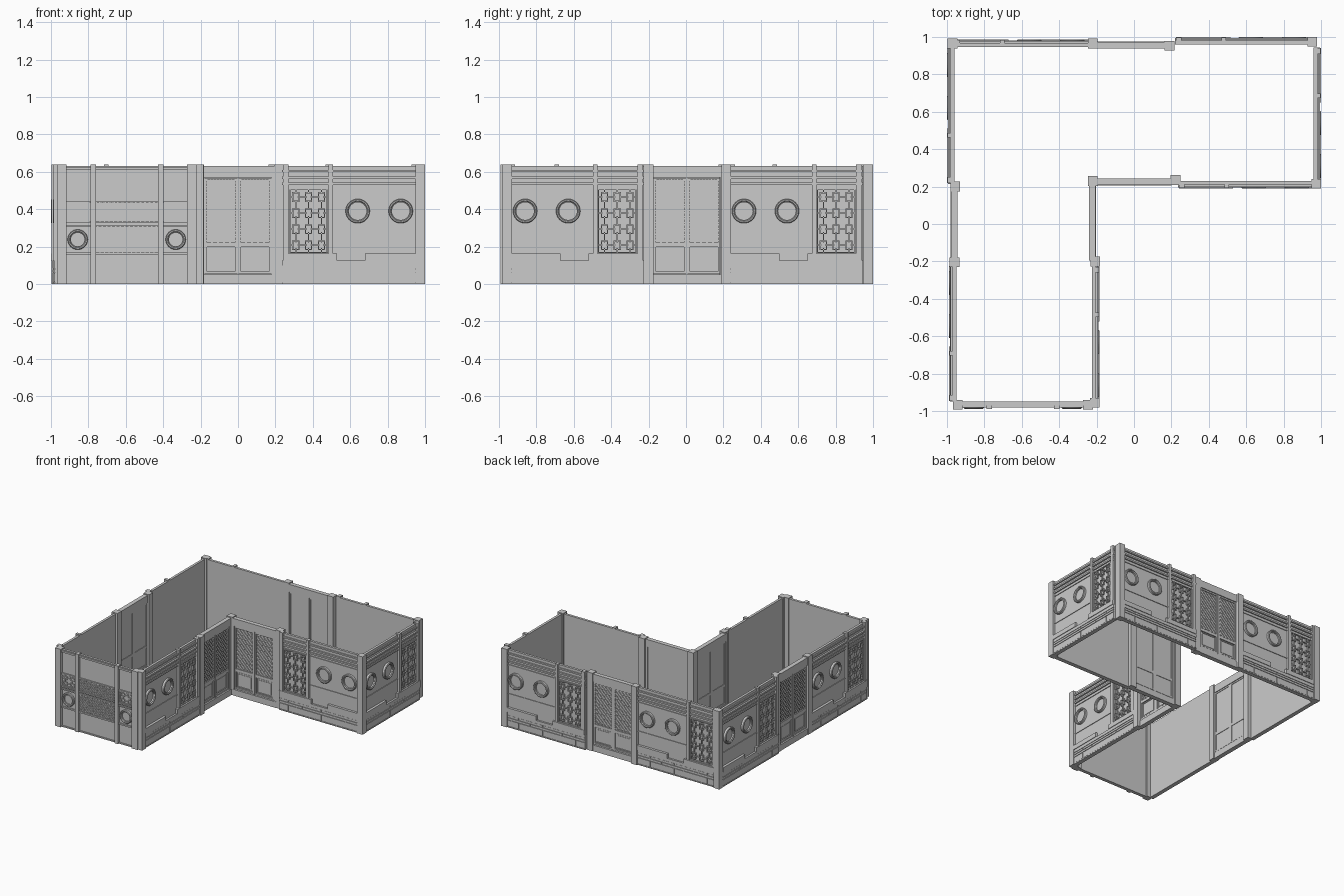
import bpy, bmesh
from math import radians, cos, sin, pi
from mathutils import Matrix

if "Cube" in bpy.data.objects:
    bpy.data.objects.remove(bpy.data.objects["Cube"])

# Wall pieces are built facing -y: x along wall, y = 0 inner face, d = depth outward


def prism(bm, quad, d0, d1):
    """Extrude an x/z quad between two depths."""
    a = [bm.verts.new((x, -d0, z)) for x, z in quad]
    b = [bm.verts.new((x, -d1, z)) for x, z in quad]
    fs = [bm.faces.new(a), bm.faces.new(b[::-1])]
    for i in range(4):
        j = (i + 1) % 4
        fs.append(bm.faces.new((a[j], a[i], b[i], b[j])))
    bmesh.ops.recalc_face_normals(bm, faces=fs)


def box(bm, x0, x1, z0, z1, d1, d0=0.0):
    prism(bm, [(x0, z0), (x1, z0), (x1, z1), (x0, z1)], d0, d1)


def frame(bm, x0, x1, z0, z1, w, d1, d0=0.0):
    box(bm, x0, x0 + w, z0, z1, d1, d0)
    box(bm, x1 - w, x1, z0, z1, d1, d0)
    box(bm, x0 + w, x1 - w, z0, z0 + w, d1, d0)
    box(bm, x0 + w, x1 - w, z1 - w, z1, d1, d0)


def hatch(bm, x0, x1, z0, z1, step, d0, d1, h=0.003):
    """Diagonal crossing bars clipped to a rectangle."""
    wid, hei = x1 - x0, z1 - z0
    n = int((wid + hei) / step)
    for s in (1, -1):
        for i in range(1, n + 1):
            k = i * step
            a, b = max(0, k - hei), min(wid, k)
            if b - a < 0.004:
                continue
            za, zb = k - a, k - b
            xa, xb = (x0 + a, x0 + b) if s > 0 else (x1 - a, x1 - b)
            prism(bm, [(xa, z0 + za - h), (xb, z0 + zb - h),
                       (xb, z0 + zb + h), (xa, z0 + za + h)], d0, d1)


def ring(bm, cx, cz, r, d0, d1, seg=32):
    """Round window: revolved moulding with recessed pane."""
    prof = [(r, d0), (r, d1 - 0.004), (r - 0.004, d1), (r - 0.010, d1),
            (r - 0.014, d1 - 0.006), (r - 0.018, d1 - 0.006), (r - 0.018, d0 + 0.003)]
    rows = [[bm.verts.new((cx + q * cos(2 * pi * i / seg), -d, cz + q * sin(2 * pi * i / seg)))
             for i in range(seg)] for q, d in prof]
    fs = [bm.faces.new(rows[-1])]
    for a, b in zip(rows, rows[1:]):
        for i in range(seg):
            j = (i + 1) % seg
            fs.append(bm.faces.new((a[i], a[j], b[j], b[i])))
    for f in fs:
        f.normal_update()
    if fs[0].normal.y > 0:
        bmesh.ops.reverse_faces(bm, faces=fs)


def lattice(bm, x0, x1, z0, z1, cols, rows, d0, d1, w=0.006):
    """Interlocking rectangles tied by short bars."""
    frame(bm, x0, x1, z0, z1, w, d1, d0)
    cw, ch = (x1 - x0) / cols, (z1 - z0) / rows
    for c in range(cols):
        for r in range(rows):
            a, b = x0 + c * cw, z0 + r * ch
            mx, mz = a + cw / 2, b + ch / 2
            frame(bm, a + cw * .22, a + cw * .78, b + ch * .2, b + ch * .8, w, d1, d0)
            box(bm, mx - w / 2, mx + w / 2, b, b + ch * .32, d1, d0)
            box(bm, mx - w / 2, mx + w / 2, b + ch * .68, b + ch, d1, d0)
            box(bm, a, a + cw * .36, mz - w / 2, mz + w / 2, d1, d0)
            box(bm, a + cw * .64, a + cw, mz - w / 2, mz + w / 2, d1, d0)


def window_wall(bm):
    H = 0.37
    box(bm, -H, H, 0, 0.632, 0.02)
    # Masonry base with courses and blocks
    box(bm, -H, H, 0, 0.008, 0.034, 0.02)
    box(bm, -H, H, 0.008, 0.10, 0.028, 0.02)
    for lo, hi, cuts in ((0.010, 0.058, (-H, -0.285, 0.015, 0.235, H)),
                         (0.063, 0.078, (-H, -0.16, 0.13, H)),
                         (0.083, 0.098, (-H, -0.285, 0.015, 0.235, H))):
        for a, b in zip(cuts, cuts[1:]):
            box(bm, a + 0.002, b - 0.002, lo, hi, 0.033, 0.028)
    # Sills
    box(bm, -H, H, 0.10, 0.125, 0.035, 0.02)
    box(bm, -0.365, -0.075, 0.125, 0.162, 0.04, 0.02)
    box(bm, 0.075, 0.355, 0.125, 0.162, 0.04, 0.02)
    # Horizontal mouldings
    for lo, hi, d in ((0.267, 0.274, 0.025), (0.505, 0.512, 0.026), (0.53, 0.543, 0.03),
                      (0.562, 0.575, 0.034), (0.598, 0.61, 0.03)):
        box(bm, -0.105 if lo < 0.3 else -H, H, lo, hi, d, 0.02)
    # Slim posts beside the lattice
    box(bm, -0.122, -0.098, 0.16, 0.64, 0.037, 0.0)
    box(bm, -0.365, -0.335, 0.16, 0.64, 0.037, 0.0)
    lattice(bm, -0.33, -0.125, 0.165, 0.508, 3, 4, 0.02, 0.031)
    for x in (0.035, 0.265):
        ring(bm, x, 0.39, 0.065, 0.02, 0.04)


def door_wall(bm):
    # Threshold, lintel and jambs
    box(bm, -0.2, 0.2, 0, 0.05, 0.037)
    box(bm, -0.2, 0.2, 0.57, 0.632, 0.035)
    for s in (-1, 1):
        box(bm, min(s * .2, s * .18), max(s * .2, s * .18), 0.05, 0.57, 0.035)
        x0, x1 = sorted((s * 0.004, s * 0.178))
        # Leaf: recessed slab, stiles, lower panel and hatch
        box(bm, x0, x1, 0.05, 0.57, 0.02, 0.008)
        frame(bm, x0, x1, 0.055, 0.568, 0.012, 0.03, 0.004)
        box(bm, x0 + .012, x1 - .012, 0.198, 0.222, 0.03, 0.004)
        frame(bm, x0 + .016, x1 - .016, 0.072, 0.194, 0.006, 0.025, 0.02)
        box(bm, x0 + .03, x1 - .03, 0.086, 0.18, 0.023, 0.02)
        hatch(bm, x0 + .012, x1 - .012, 0.222, 0.556, 0.032, 0.02, 0.026)
    box(bm, -0.004, 0.004, 0.05, 0.57, 0.033, 0.002)


def gable_wall(bm):
    H = 0.335
    box(bm, -H, H, 0, 0.632, 0.02)
    for x in (-0.178, 0.182):
        box(bm, x - 0.015, x + 0.015, 0, 0.64, 0.04)
    for lo, hi in ((0.158, 0.17), (0.306, 0.316), (0.326, 0.336), (0.434, 0.444), (0.612, 0.626)):
        box(bm, -H, H, lo, hi, 0.03, 0.02)
    box(bm, -H, H, 0, 0.01, 0.028, 0.02)
    # Centre hatch bands
    for lo, hi in ((0.17, 0.306), (0.336, 0.434)):
        hatch(bm, -0.163, 0.167, lo, hi, 0.024, 0.02, 0.027)
    # Side windows
    for x in (-0.262, 0.262):
        ring(bm, x, 0.238, 0.054, 0.02, 0.038)
        lattice(bm, x - 0.063, x + 0.063, 0.338, 0.432, 2, 2, 0.02, 0.028, 0.005)


def make(name, builder, mirror=False):
    bm = bmesh.new()
    builder(bm)
    if mirror:
        bmesh.ops.scale(bm, vec=(-1, 1, 1), verts=bm.verts)
        bmesh.ops.reverse_faces(bm, faces=bm.faces)
    me = bpy.data.meshes.new(name)
    bm.to_mesh(me)
    bm.free()
    return me


def place(name, me, x, y, rot):
    ob = bpy.data.objects.new(name, me)
    ob.matrix_world = Matrix.Translation((x, y, 0)) @ Matrix.Rotation(radians(rot), 4, 'Z')
    bpy.context.collection.objects.link(ob)


# Window walls (one mirrored variant)
left = make("window_wall_left", window_wall)
right = make("window_wall_right", window_wall, True)
place("window_wall_inner_south", left, 0.605, 0.23, 0)
for nm, x, y, r in (("east", 0.96, 0.575, 90), ("inner_east", -0.225, -0.595, 90),
                    ("north_right", 0.59, 0.96, 180), ("north_left", -0.595, 0.947, 180),
                    ("west_back", -0.96, 0.585, 270), ("west_front", -0.95, -0.58, 270)):
    place("window_wall_" + nm, right, x, y, r)

# Door walls
door = make("door_wall", door_wall)
for nm, x, y, r in (("inner_south", 0, 0.243, 0), ("inner_east", -0.24, 0.005, 90),
                    ("north", -0.015, 0.938, 180), ("west", -0.943, 0, 270)):
    place("door_wall_" + nm, door, x, y, r)

place("gable_wall", make("gable_wall", gable_wall), -0.595, -0.95, 0)


# Corner and intermediate pillars
def pillar_shape(bm):
    box(bm, -0.026, 0.026, 0, 0.64, 0.026, -0.026)


pillar = make("pillar", pillar_shape)
for i, (x, y) in enumerate(((-0.97, 0.965), (-0.22, 0.965), (0.19, 0.953), (0.953, 0.975),
                            (0.974, 0.215), (0.222, 0.235), (-0.22, 0.23), (-0.207, -0.2),
                            (-0.21, -0.955), (-0.246, -0.966), (-0.943, -0.966),
                            (-0.96, -0.205), (-0.956, 0.2))):
    place(f"pillar_{i + 1}", pillar, x, y, 0)
